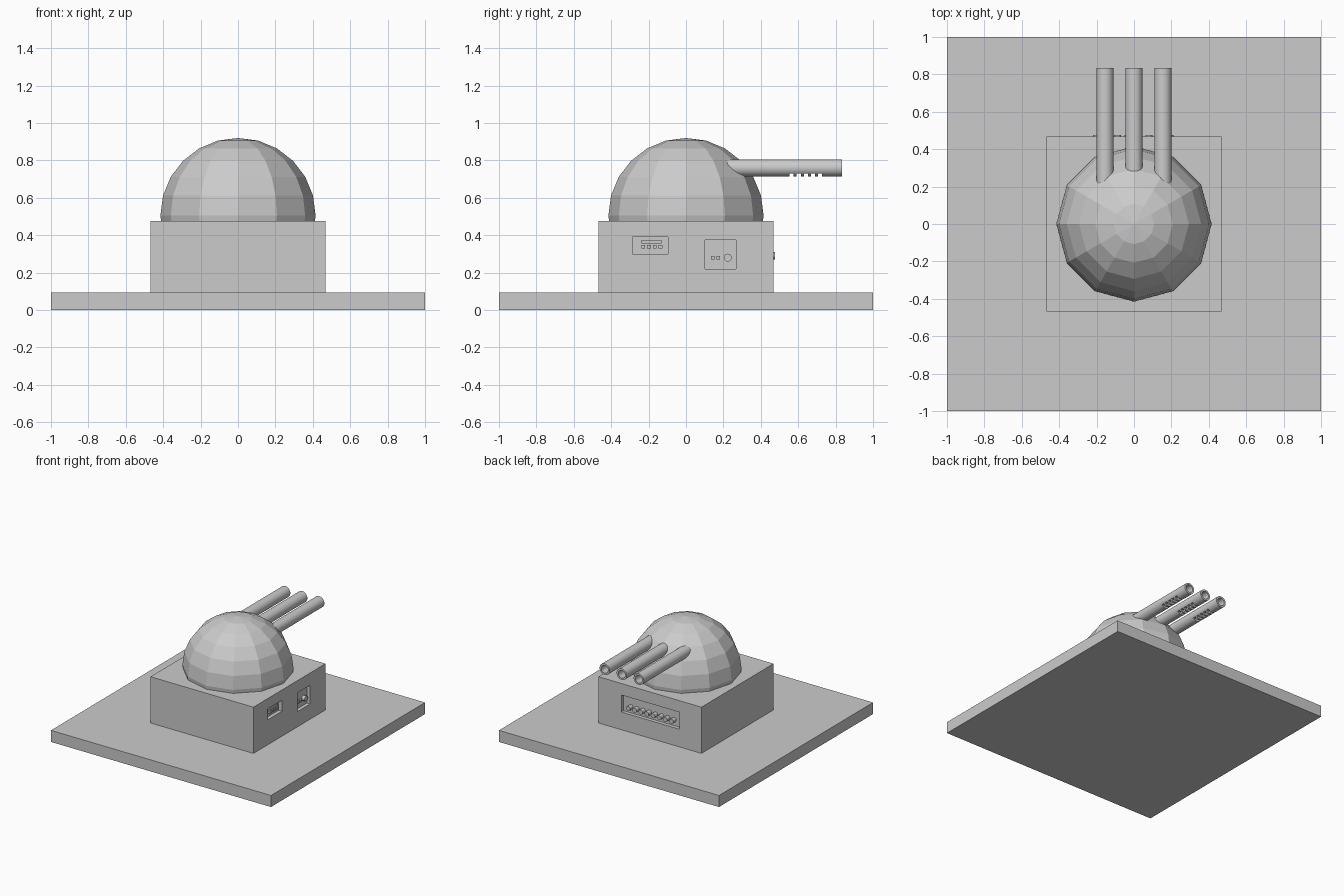
import bpy, bmesh
from math import pi
from mathutils import Matrix, Vector

if "Cube" in bpy.data.objects:
    bpy.data.objects.remove(bpy.data.objects["Cube"])


def finish(name, bm):
    bmesh.ops.recalc_face_normals(bm, faces=bm.faces)
    mesh = bpy.data.meshes.new(name)
    bm.to_mesh(mesh)
    bm.free()
    obj = bpy.data.objects.new(name, mesh)
    bpy.context.collection.objects.link(obj)
    return obj


def box(name, x, y, z):
    """Box from (min, max) ranges."""
    size = Vector((x[1] - x[0], y[1] - y[0], z[1] - z[0]))
    mid = Vector((sum(x), sum(y), sum(z))) / 2
    bm = bmesh.new()
    bmesh.ops.create_cube(bm, size=1, matrix=Matrix.Translation(mid) @ Matrix.Diagonal((*size, 1)))
    return finish(name, bm)


def rod(name, axis, start, end, radius, sides):
    """Cylinder lying along X or Y, starting at a point and reaching a coordinate."""
    i = 'XY'.index(axis)
    mid = Vector(start)
    length = end - mid[i]
    mid[i] += length / 2
    turn = Matrix.Rotation(pi / 2, 4, 'Y' if axis == 'X' else 'X')
    bm = bmesh.new()
    bmesh.ops.create_cone(bm, cap_ends=True, segments=sides, radius1=radius, radius2=radius,
                          depth=length, matrix=Matrix.Translation(mid) @ turn)
    return finish(name, bm)


def cut(obj, cutters):
    bpy.context.view_layer.objects.active = obj
    for c in cutters:
        c.hide_render = True
        mod = obj.modifiers.new("cut", 'BOOLEAN')
        mod.operation, mod.solver, mod.object = 'DIFFERENCE', 'EXACT', c
        bpy.ops.object.modifier_apply(modifier=mod.name)
        bpy.data.objects.remove(c)


# Ground plate and square housing
S = 0.468
box("base_plate", (-1, 1), (-1, 1), (0, 0.095))
housing = box("housing", (-S, S), (-S, S), (0.09, 0.475))

# Recessed panels: two on the right side, one on the back
D = 0.03
cut(housing, [
    box("cutter", (S - D, 0.6), (-0.285, -0.097), (0.30, 0.39)),
    box("cutter", (S - D, 0.6), (0.102, 0.267), (0.22, 0.374)),
    box("cutter", (-0.27, 0.26), (S - D, 0.6), (0.24, 0.38)),
])

# Right side, small panel: display bar and four keys
face = (S - D - 0.005, S - 0.012)
box("display_bar", face, (-0.237, -0.132), (0.357, 0.375))
for k in range(4):
    y = -0.229 + k * 0.031
    box("key", face, (y - 0.01, y + 0.01), (0.329, 0.348))

# Right side, large panel: two keys and a round knob
for y in (0.143, 0.173):
    box("switch", face, (y - 0.009, y + 0.009), (0.271, 0.289))
rod("knob", 'X', (S - D - 0.005, 0.223, 0.28), S - 0.004, 0.021, 16)

# Back panel: row of eight protruding buttons
for k in range(8):
    rod("button", 'Y', (-0.2 + k * 0.056, S - D - 0.005, 0.29), 0.477, 0.019, 16)

# Twelve-sided faceted dome
bm = bmesh.new()
bmesh.ops.create_uvsphere(bm, u_segments=12, v_segments=12, radius=0.415,
                          matrix=Matrix.Translation((0, 0, 0.505)))
bmesh.ops.bisect_plane(bm, geom=bm.verts[:] + bm.edges[:] + bm.faces[:], plane_co=(0, 0, 0.47),
                       plane_no=(0, 0, -1), clear_outer=True)
finish("dome", bm)

# Three hollow barrels with vent slots underneath
for x in (-0.155, 0, 0.155):
    barrel = rod("barrel", 'Y', (x, 0.15, 0.76), 0.835, 0.046, 32)
    slots = [box("cutter", (x - 0.1, x + 0.1), (y - 0.011, y + 0.011), (0.6, 0.731))
             for y in (0.565, 0.603, 0.641, 0.679, 0.717)]
    cut(barrel, [rod("cutter", 'Y', (x, 0.45, 0.76), 0.9, 0.031, 32)] + slots)
    bpy.ops.object.select_all(action='DESELECT')
    barrel.select_set(True)
    bpy.ops.object.shade_smooth_by_angle(angle=pi / 6)
